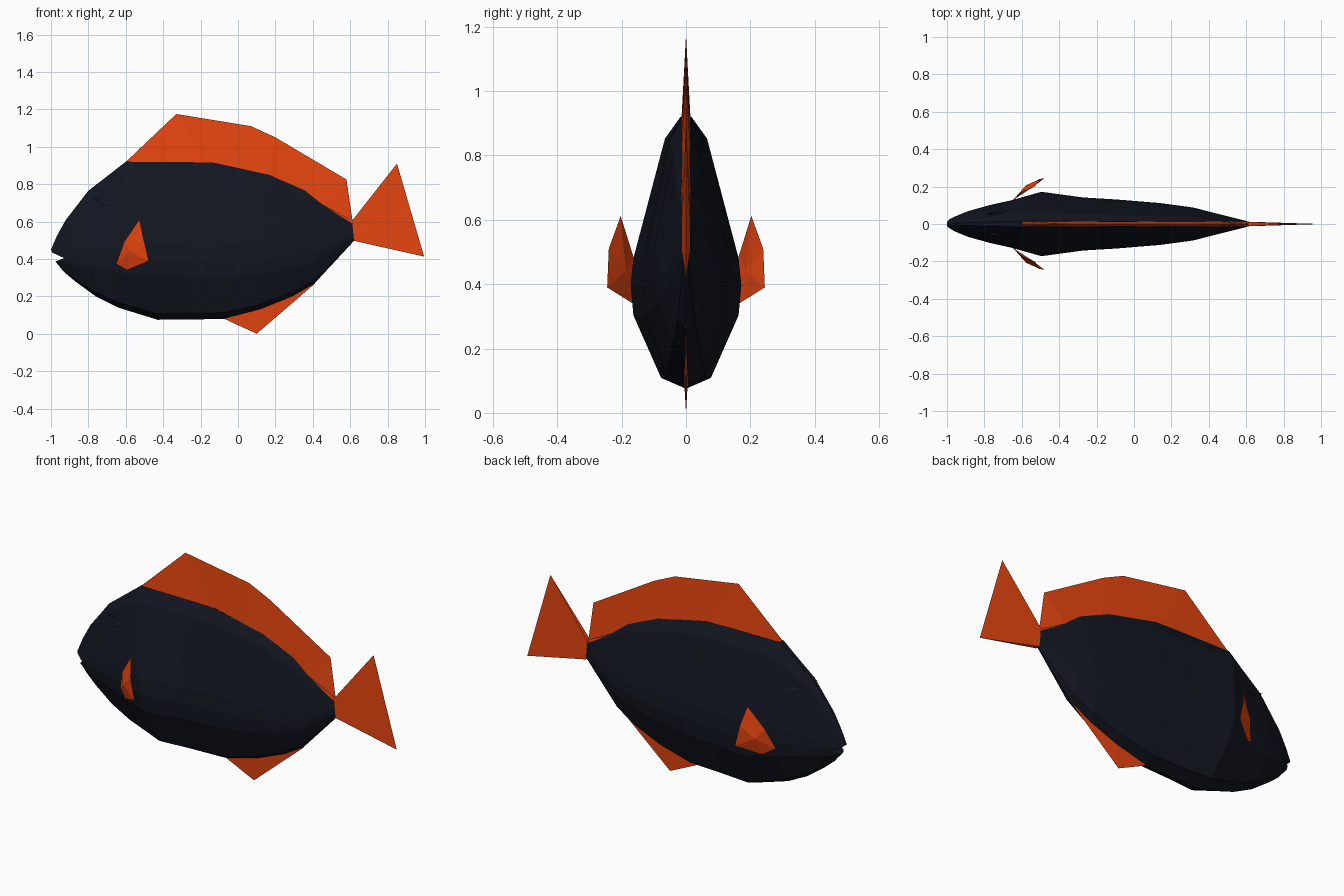
import bpy, bmesh
from mathutils import Vector

if "Cube" in bpy.data.objects:
    bpy.data.objects.remove(bpy.data.objects["Cube"])


def material(name, rgb):
    m = bpy.data.materials.new(name)
    m.diffuse_color = (*rgb, 1)
    m.use_nodes = True
    m.node_tree.nodes["Principled BSDF"].inputs["Base Color"].default_value = m.diffuse_color
    return m


DARK = material("dark_scales", (0.006, 0.008, 0.015))
ORANGE = material("orange_fin", (0.8, 0.06, 0.005))


def make(name, verts, faces, mat):
    me = bpy.data.meshes.new(name)
    me.from_pydata(verts, [], faces)
    bm = bmesh.new()
    bm.from_mesh(me)
    bmesh.ops.recalc_face_normals(bm, faces=bm.faces)
    bm.to_mesh(me)
    bm.free()
    me.materials.append(mat)
    ob = bpy.data.objects.new(name, me)
    bpy.context.collection.objects.link(ob)
    return ob


def fin(name, base, edge, t):
    """Flat fin: thick base line (+-t) tapering to a sharp outer edge of equal length."""
    n = len(base)
    v = [(x, -t, z) for x, z in base] + [(x, t, z) for x, z in base]
    v += [(x, 0, z) for x, z in edge]
    f = []
    for i in range(n - 1):
        a, b, c = i, n + i, 2 * n + i
        f += [(a, a + 1, c + 1, c), (b, b + 1, c + 1, c), (a, a + 1, b + 1, b)]
    f += [(0, n, 2 * n), (n - 1, 2 * n - 1, 3 * n - 1)]
    return make(name, v, f, ORANGE)


# Body: slanted sections (top x, top z, bottom x, bottom z, half width)
sections = [
    (-1.0, 0.45, -0.975, 0.385, 0.03), (-0.97, 0.52, -0.93, 0.33, 0.045),
    (-0.92, 0.61, -0.87, 0.28, 0.068), (-0.8, 0.765, -0.76, 0.2, 0.1),
    (-0.69, 0.85, -0.64, 0.14, 0.126), (-0.6, 0.92, -0.43, 0.075, 0.172),
    (-0.28, 0.918, -0.27, 0.076, 0.142), (-0.13, 0.915, -0.07, 0.08, 0.131),
    (0.17, 0.85, 0.12, 0.13, 0.112), (0.36, 0.77, 0.29, 0.2, 0.088),
    (0.45, 0.71, 0.41, 0.27, 0.06), (0.61, 0.605, 0.62, 0.497, 0.012)]
half = [(0.45, 0.04), (0.95, 0.27), (1, 0.38), (0.95, 0.48), (0.38, 0.92), (0.1, 1)]
ring = [(0, 0)] + half + [(-w, h) for w, h in reversed(half)]
n = len(ring)
verts = [(xb + (xt - xb) * h, w * r, zb + (zt - zb) * h)
         for xt, zt, xb, zb, r in sections for w, h in ring]
faces = [(k * n + i, k * n + (i + 1) % n, (k + 1) * n + (i + 1) % n, (k + 1) * n + i)
         for k in range(len(sections) - 1) for i in range(n)]
faces += [tuple(range(n)), tuple(range(len(verts) - n, len(verts)))]
body = make("body", verts, faces, DARK)

# Mouth: wedge cut between the lips
tri = [(-1.05, 0.46), (-0.93, 0.405), (-1.05, 0.356)]
cutter = make("mouth_cutter", [(x, y, z) for y in (-0.2, 0.2) for x, z in tri],
              [(0, 1, 2), (3, 4, 5), (0, 1, 4, 3), (1, 2, 5, 4), (2, 0, 3, 5)], DARK)
cutter.hide_render = True
cutter.hide_viewport = True
cut = body.modifiers.new("mouth", 'BOOLEAN')
cut.operation = 'DIFFERENCE'
cut.solver = 'EXACT'
cut.object = cutter

# Fins along the centre line
fin("dorsal_fin",
    [(-0.6, 0.915), (-0.13, 0.87), (0.1, 0.83), (0.2, 0.8), (0.45, 0.69), (0.61, 0.59)],
    [(-0.599, 0.92), (-0.33, 1.175), (0.07, 1.11), (0.2, 1.05), (0.58, 0.825), (0.612, 0.605)],
    0.014)
fin("tail_fin", [(0.61, 0.605), (0.615, 0.55), (0.62, 0.497)],
    [(0.85, 0.91), (0.92, 0.67), (0.995, 0.413)], 0.012)
fin("anal_fin", [(-0.07, 0.085), (0.12, 0.15), (0.41, 0.275)],
    [(-0.069, 0.078), (0.1, 0.0), (0.411, 0.268)], 0.005)

# Side fins and brows, one pair each
outline = [(-0.65, 0.125, 0.375), (-0.595, 0.165, 0.34), (-0.477, 0.245, 0.39),
           (-0.505, 0.24, 0.51), (-0.527, 0.203, 0.612), (-0.61, 0.165, 0.49)]
m = len(outline)
for side, s in (("right", -1), ("left", 1)):
    mid = Vector((-0.565, 0.195, 0.44))
    pts = outline + [mid + Vector((-0.012, 0.012, 0)), mid - Vector((-0.008, 0.008, 0))]
    make(f"pectoral_fin_{side}", [(p[0], s * p[1], p[2]) for p in pts],
         [(i, (i + 1) % m, c) for i in range(m) for c in (m, m + 1)], ORANGE)
    brow = [(-0.79, 0.055, 0.73), (-0.65, 0.07, 0.7), (-0.71, 0.08, 0.685), (-0.71, 0.04, 0.7)]
    make(f"brow_{side}", [(x, s * y, z) for x, y, z in brow],
         [(0, 1, 2), (0, 1, 3), (1, 2, 3), (0, 2, 3)], DARK)
